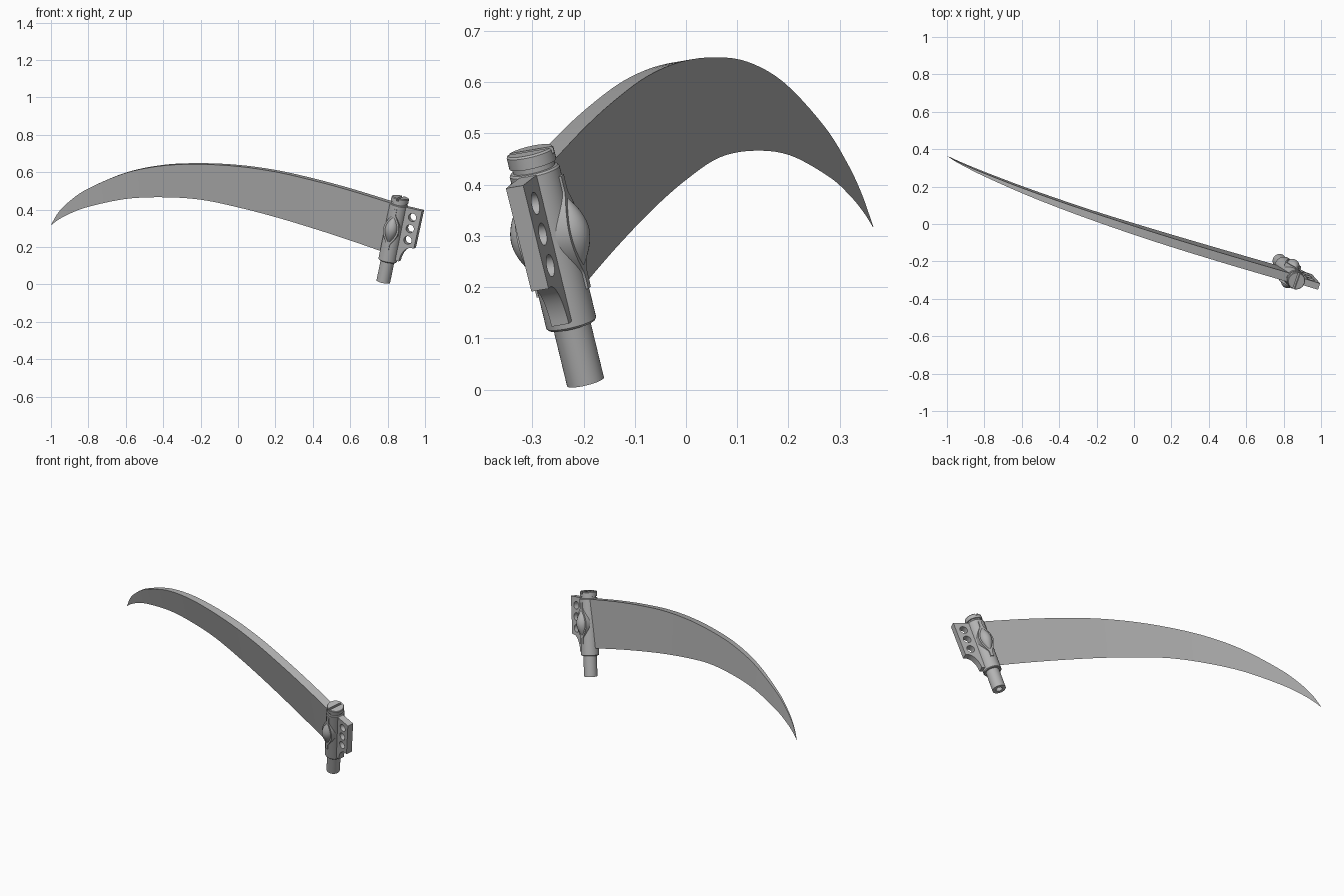
import bpy, bmesh, math
from mathutils import Vector, Matrix

if "Cube" in bpy.data.objects:
    bpy.data.objects.remove(bpy.data.objects["Cube"])

steel = bpy.data.materials.new("steel_grey")
steel.use_nodes = True
GREY = (0.45, 0.45, 0.45, 1)
steel.diffuse_color = GREY
steel.node_tree.nodes["Principled BSDF"].inputs["Base Color"].default_value = GREY

# Tilted frame: local x runs along the blade, y is the blade normal, z is the shaft axis
foot, head = Vector((0.78, -0.206, 0.012)), Vector((0.872, -0.315, 0.463))
centre = Vector((0.835, -0.265, 0.3))
tip = Vector((-1, 0.365, 0.318))
axis = (head - foot).normalized()
along = tip - centre
along = (along - axis * along.dot(axis)).normalized()
normal = axis.cross(along)
frame = Matrix((along, normal, axis)).transposed().to_4x4()
frame.translation = centre


def finish(name, bm, matrix=frame):
    bmesh.ops.remove_doubles(bm, verts=bm.verts, dist=1e-5)
    bmesh.ops.recalc_face_normals(bm, faces=bm.faces)
    mesh = bpy.data.meshes.new(name)
    bm.to_mesh(mesh)
    bm.free()
    mesh.materials.append(steel)
    obj = bpy.data.objects.new(name, mesh)
    bpy.context.collection.objects.link(obj)
    obj.matrix_world = matrix
    return obj


def lathe(name, profile, sides=40, depth=1.0, offset=0.0):
    """Revolve (radius, height) pairs about the shaft axis."""
    bm = bmesh.new()
    rings = [[bm.verts.new((r * math.cos(k * math.tau / sides),
                            offset + depth * r * math.sin(k * math.tau / sides), h))
              for k in range(sides)] for r, h in profile]
    for lo, hi in zip(rings, rings[1:]):
        for k in range(sides):
            n = (k + 1) % sides
            bm.faces.new((lo[k], lo[n], hi[n], hi[k]))
    bm.faces.new(rings[0])
    bm.faces.new(rings[-1])
    return finish(name, bm)


def slab(name, outline, y0, y1):
    """Extrude an outline in the blade plane between two depths."""
    bm = bmesh.new()
    face = bm.faces.new([bm.verts.new((s, y0, h)) for s, h in outline])
    ext = bmesh.ops.extrude_face_region(bm, geom=[face])
    moved = [g for g in ext["geom"] if isinstance(g, bmesh.types.BMVert)]
    bmesh.ops.translate(bm, vec=(0, y1 - y0, 0), verts=moved)
    return finish(name, bm)


def circle(s, h, r, n=28):
    return [(s + r * math.cos(k * math.tau / n), h + r * math.sin(k * math.tau / n))
            for k in range(n)]


def cut(obj, cutter):
    cutter.hide_render = True
    mod = obj.modifiers.new("cut", "BOOLEAN")
    mod.operation, mod.solver, mod.object = "DIFFERENCE", "EXACT", cutter
    bpy.context.view_layer.objects.active = obj
    bpy.ops.object.modifier_apply(modifier=mod.name)
    bpy.data.objects.remove(cutter)


# Blade: wedge section, thick along the spine and sharp below (x, spine z, edge z)
stations = [Vector(p) for p in (
    (-1, 0.318, 0.316), (-0.96, 0.385, 0.346), (-0.9, 0.445, 0.378), (-0.8, 0.513, 0.415),
    (-0.6, 0.597, 0.457), (-0.4, 0.637, 0.466), (-0.2, 0.645, 0.453), (0, 0.635, 0.412),
    (0.2, 0.607, 0.36), (0.4, 0.562, 0.3), (0.6, 0.508, 0.235), (0.83, 0.437, 0.155))]


def smooth_path(pts, steps=5):
    pts = [2 * pts[0] - pts[1]] + pts + [2 * pts[-1] - pts[-2]]
    for a, b, c, d in zip(pts, pts[1:], pts[2:], pts[3:]):
        for k in range(steps):
            t = k / steps
            yield 0.5 * (2 * b + (c - a) * t + (2 * a - 5 * b + 4 * c - d) * t ** 2
                         + (3 * b - a - 3 * c + d) * t ** 3)
    yield pts[-2]


def on_plane(x, z):
    dx, dz = x - centre.x, z - centre.z
    return Vector((x, centre.y - (normal.x * dx + normal.z * dz) / normal.y, z))


bm = bmesh.new()
rows = []
for x, top, low in smooth_path(stations):
    half = 0.024 * (1 - ((0.83 - x) / 1.83) ** 3) + 0.0005
    spine = on_plane(x, top)
    rows.append([bm.verts.new(p) for p in
                 (spine + normal * half, spine - normal * half, on_plane(x, low))])
for a, b in zip(rows, rows[1:]):
    for k in range(3):
        n = (k + 1) % 3
        bm.faces.new((a[k], a[n], b[n], b[k]))
bm.faces.new(rows[0])
bm.faces.new(rows[-1])
blade = finish("blade", bm, Matrix.Identity(4))

# Shaft: peg with a hollow end, sleeve, neck groove and slotted cap
peg = lathe("peg", [(0.018, -0.25), (0.018, -0.299), (0.037, -0.299), (0.037, -0.17)])
sleeve = lathe("sleeve", [(0.047, -0.182), (0.05, -0.178), (0.05, 0.132), (0.047, 0.136),
                          (0.042, 0.137), (0.042, 0.146), (0.047, 0.147), (0.047, 0.17),
                          (0.044, 0.174)])
cut(sleeve, slab("slot_cutter", [(-0.006, 0.161), (0.006, 0.161), (0.006, 0.2),
                                 (-0.006, 0.2)], -0.1, 0.1))

# Rear fin: concave lower corner and three round holes
arc = [(-0.125 + 0.058 * math.sin(t), -0.165 + 0.09 * math.cos(t))
       for t in (k * math.pi / 24 for k in range(13))]
fin = slab("rear_fin", [(0, 0.132), (-0.138, 0.137), (-0.135, -0.075)] + arc + [(0, -0.165)],
           -0.018, 0.018)
for h in (0.088, 0.025, -0.039):
    cut(fin, slab("hole_cutter", circle(-0.092, h, 0.022), -0.1, 0.1))

# Side ornaments: almond plate with end tabs and a domed boss, front and back
heights = [-0.115 + 0.23 * k / 32 for k in range(33)]


def plate_width(h):
    return max(0.009, 0.043 * max(0, 1 - (h / 0.1) ** 2) ** 1.4)


almond = [(plate_width(h), h) for h in heights]
almond += [(-w, h) for w, h in reversed(almond)]
dome = [(max(0.0005, 0.034 * math.cos(k * math.pi / 24)), 0.08 * k / 12)
        for k in range(-12, 13)]
ornaments = []
for side, sign in (("front", 1), ("back", -1)):
    ornaments.append(slab(side + "_almond_plate", almond, sign * 0.015, sign * 0.054))
    ornaments.append(lathe(side + "_almond_boss", dome, 24, 1.0, sign * 0.046))

# Smooth the round surfaces and keep the edges crisp
bpy.ops.object.select_all(action="DESELECT")
for obj in [blade, peg, sleeve, fin] + ornaments:
    obj.select_set(True)
bpy.context.view_layer.objects.active = blade
bpy.ops.object.shade_smooth_by_angle(angle=math.radians(30))
